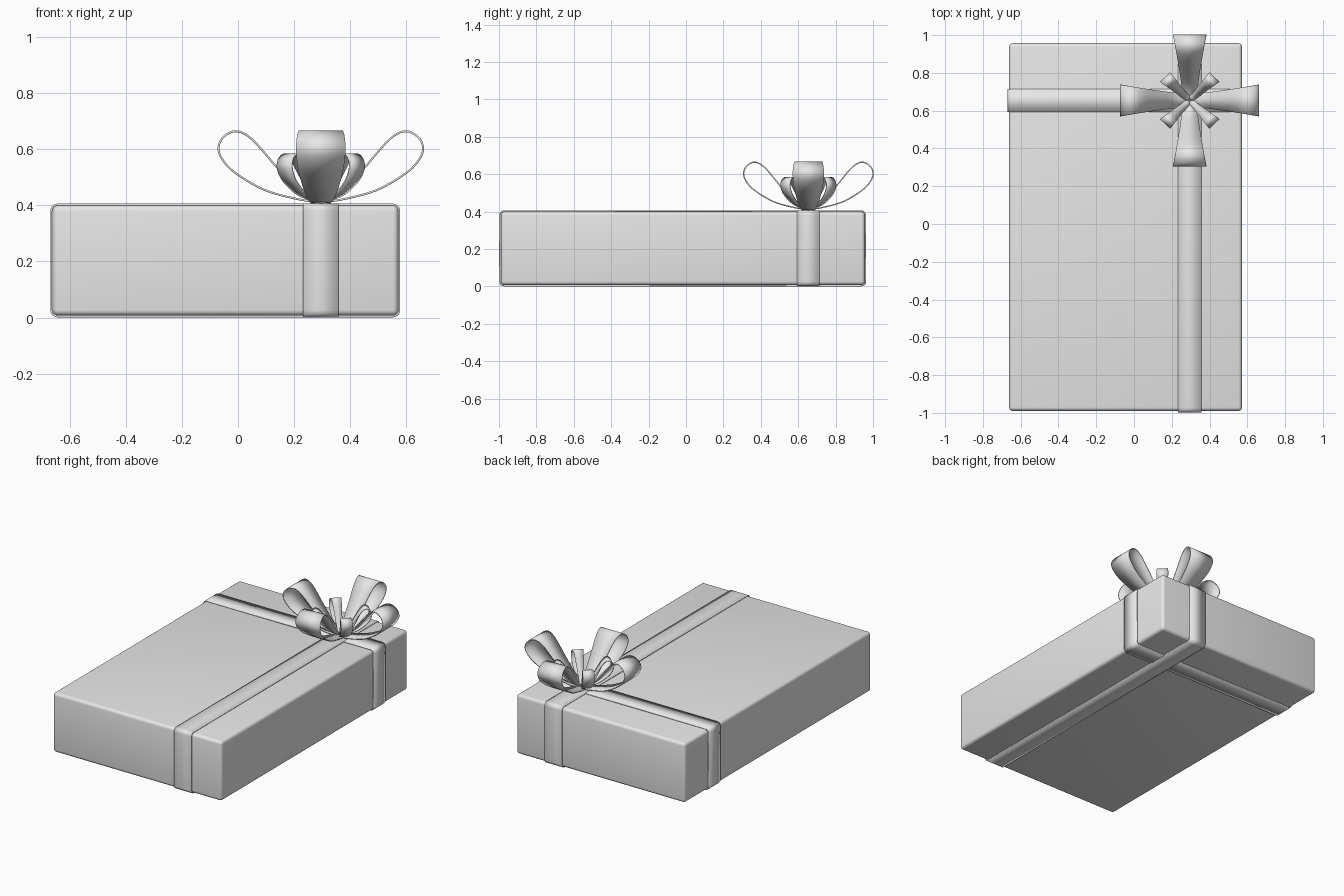
import bpy, bmesh, math
from mathutils import Vector

if "Cube" in bpy.data.objects:
    bpy.data.objects.remove(bpy.data.objects["Cube"], do_unlink=True)

paper = bpy.data.materials.new("plain light grey")
paper.use_nodes = True
grey = (0.8, 0.8, 0.8, 1)
paper.diffuse_color = grey
paper.node_tree.nodes["Principled BSDF"].inputs["Base Color"].default_value = grey

LOW = Vector((-0.661, -0.99, 0.007))
HIGH = Vector((0.572, 0.957, 0.4))
KNOT = Vector((0.295, 0.654, 0))
RADIUS = 0.02


def finish(name, bm):
    mesh = bpy.data.meshes.new(name)
    bm.to_mesh(mesh)
    bm.free()
    obj = bpy.data.objects.new(name, mesh)
    bpy.context.collection.objects.link(obj)
    mesh.materials.append(paper)
    bpy.ops.object.select_all(action='DESELECT')
    obj.select_set(True)
    bpy.context.view_layer.objects.active = obj
    bpy.ops.object.shade_smooth_by_angle(angle=math.radians(40))
    return obj


def strip(name, path, halves, angle, origin, thickness, closed=False, squash=1.0):
    """Ribbon following a (radial, height) path, turned about the vertical axis."""
    bm = bmesh.new()
    out = Vector((math.cos(angle), math.sin(angle), 0))
    side = Vector((-out.y, out.x, 0))
    rows = []
    for (r, z), half in zip(path, halves):
        row = []
        for s in (-half, half):
            p = out * r + side * s
            row.append(bm.verts.new((origin.x + p.x, origin.y + p.y * squash, z)))
        rows.append(row)
    pairs = list(zip(rows, rows[1:]))
    if closed:
        pairs.append((rows[-1], rows[0]))
    for a, b in pairs:
        bm.faces.new((a[0], a[1], b[1], b[0]))
    bmesh.ops.recalc_face_normals(bm, faces=bm.faces)
    obj = finish(name, bm)
    solid = obj.modifiers.new("thickness", 'SOLIDIFY')
    solid.thickness = thickness
    solid.offset = 0
    return obj


def rounded_rectangle(x0, x1, z0, z1, radius, steps=5):
    corners = [(x1 - radius, z1 - radius), (x0 + radius, z1 - radius),
               (x0 + radius, z0 + radius), (x1 - radius, z0 + radius)]
    points = []
    for i, (cx, cz) in enumerate(corners):
        for k in range(steps + 1):
            a = (i + k / steps) * math.pi / 2
            points.append((cx + radius * math.cos(a), cz + radius * math.sin(a)))
    return points


def smooth_path(points, steps=5):
    """Catmull-Rom curve through the control points."""
    p = [Vector(q) for q in points]
    p = [2 * p[0] - p[1]] + p + [2 * p[-1] - p[-2]]
    result = []
    for a, b, c, d in zip(p, p[1:], p[2:], p[3:]):
        for k in range(steps):
            t = k / steps
            result.append(0.5 * (2 * b + (c - a) * t + (2 * a - 5 * b + 4 * c - d) * t * t
                                 + (3 * b - a - 3 * c + d) * t ** 3))
    return result + [p[-2]]


# Gift box with softened edges
bm = bmesh.new()
bmesh.ops.create_cube(bm, size=1)
for v in bm.verts:
    v.co = Vector([(LOW[i] + HIGH[i]) / 2 + v.co[i] * (HIGH[i] - LOW[i]) for i in range(3)])
bmesh.ops.bevel(bm, geom=bm.edges[:], offset=RADIUS, segments=4, profile=0.5, affect='EDGES')
finish("gift_box", bm)

# Two ribbon bands crossing under the bow
for name, axis, angle, half, lift in (("long_band", 1, math.pi / 2, 0.063, 0.003),
                                      ("cross_band", 0, 0, 0.061, 0.0025)):
    path = rounded_rectangle(LOW[axis] - lift - 0.002, HIGH[axis] + lift,
                             LOW.z - lift, HIGH.z + lift, RADIUS + lift)
    origin = Vector((KNOT.x, 0, 0)) if axis else Vector((0, KNOT.y, 0))
    strip(name, path, [half] * len(path), angle, origin, 0.007, closed=True)

# Bow: four large loops with four small loops between them
BASE = 0.41
outline = smooth_path([(0, 0), (0.086, 0.013), (0.193, 0.042), (0.282, 0.09), (0.336, 0.134),
                       (0.364, 0.185), (0.35, 0.23), (0.303, 0.254), (0.246, 0.226),
                       (0.157, 0.126), (0.086, 0.049), (0.014, 0.004)])
taper = [0.036 + 0.052 * (max(r, 0) / 0.364) ** 1.3 for r, z in outline]

for i in range(4):
    turn = i * math.pi / 2
    strip(f"large_loop_{i + 1}", [(r, BASE + z) for r, z in outline], taper,
          turn, KNOT, 0.007, squash=0.95)
    strip(f"small_loop_{i + 1}", [(r * 0.5, BASE + 0.002 + z * 0.67) for r, z in outline],
          [h * 0.43 for h in taper], turn + math.pi / 4, KNOT, 0.005, squash=0.95)
